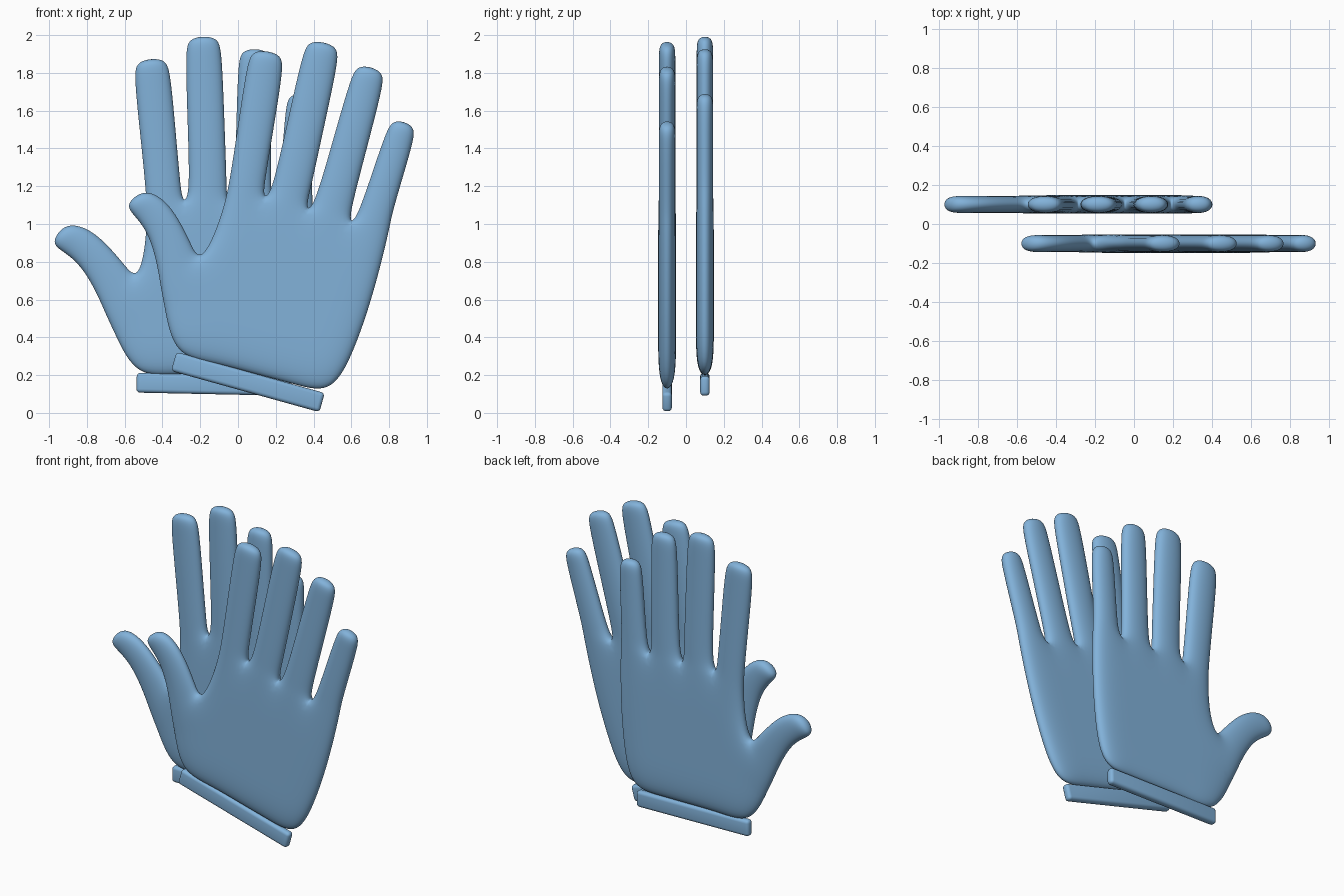
import bpy
import bmesh
from math import radians
from mathutils import Vector

if "Cube" in bpy.data.objects:
    bpy.data.objects.remove(bpy.data.objects["Cube"], do_unlink=True)

blue = bpy.data.materials.new("soft_blue")
blue.use_nodes = True
blue.diffuse_color = (0.223, 0.445, 0.70, 1)
blue.node_tree.nodes["Principled BSDF"].inputs["Base Color"].default_value = blue.diffuse_color

# Palm rows, from knuckles to wrist
PALM = [
    [(-.085, 1.07), (.14, 1.13), (.362, 1.06), (.595, .99), (.81, .97)],
    [(-.19, .80), (.06, .80), (.28, .74), (.51, .70), (.74, .68)],
    [(-.405, .55), (-.08, .53), (.16, .46), (.40, .41), (.65, .39)],
    [(-.34, .29), (-.11, .25), (.09, .195), (.30, .14), (.51, .08)],
]
# Fingers: base centre, tip, half width at base and at tip
FINGERS = [
    ((.05, 1.23), (.157, 1.92), .10, .105),
    ((.285, 1.19), (.455, 1.967), .107, .105),
    ((.51, 1.12), (.705, 1.835), .104, .096),
    ((.732, 1.07), (.882, 1.545), .092, .083),
]
# Thumb edge pairs, outer and inner, running out to the tip
THUMB = [
    ((-.428, .76), (-.235, .885)),
    ((-.48, .95), (-.305, 1.03)),
    ((-.555, 1.04), (-.39, 1.145)),
    ((-.605, 1.10), (-.505, 1.19)),
]


def build_hand_mesh():
    bm = bmesh.new()

    def vert(p):
        return bm.verts.new((p[0], 0, p[1]))

    def strip(pair, rings):
        for ring in rings:
            new = [vert(p) for p in ring]
            bm.faces.new((pair[0], pair[1], new[1], new[0]))
            pair = new

    rows = [[vert(p) for p in row] for row in PALM]
    for upper, lower in zip(rows, rows[1:]):
        for i in range(len(upper) - 1):
            bm.faces.new((lower[i], lower[i + 1], upper[i + 1], upper[i]))
    # Fingers grow from the knuckle row
    for i, (base, tip, w0, w1) in enumerate(FINGERS):
        b, t = Vector(base), Vector(tip)
        axis = (t - b).normalized()
        side = Vector((axis.y, -axis.x))
        near = t - axis * 0.09
        rings = [(b, w0), (b.lerp(near, .5), (w0 + w1) / 2), (near, w1), (t, w1 * .8)]
        strip(rows[0][i:i + 2], [(c - side * w, c + side * w) for c, w in rings])
    # Thumb grows from the side of the palm
    strip([rows[2][0], rows[1][0]], THUMB)
    bmesh.ops.recalc_face_normals(bm, faces=bm.faces)
    for f in bm.faces:
        f.smooth = True
    mesh = bpy.data.meshes.new("glove_hand")
    bm.to_mesh(mesh)
    bm.free()
    mesh.materials.append(blue)
    return mesh


def build_cuff_mesh():
    bm = bmesh.new()
    bmesh.ops.create_cube(bm, size=1)
    bmesh.ops.scale(bm, vec=(.815, .05, .105), verts=bm.verts)
    bmesh.ops.bevel(bm, geom=bm.edges[:], offset=.02, segments=4, profile=.5, affect='EDGES')
    for f in bm.faces:
        f.smooth = True
    mesh = bpy.data.meshes.new("glove_cuff")
    bm.to_mesh(mesh)
    bm.free()
    mesh.materials.append(blue)
    return mesh


hand_mesh, cuff_mesh = build_hand_mesh(), build_cuff_mesh()


def add_glove(name, location, turn):
    hand = bpy.data.objects.new(name + "_hand", hand_mesh)
    bpy.context.collection.objects.link(hand)
    hand.location = location
    hand.rotation_euler.y = radians(turn)
    solid = hand.modifiers.new("thickness", 'SOLIDIFY')
    solid.thickness = .095
    solid.offset = 0
    sub = hand.modifiers.new("rounding", 'SUBSURF')
    sub.levels = sub.render_levels = 3
    # Cuff band under the wrist
    cuff = bpy.data.objects.new(name + "_cuff", cuff_mesh)
    bpy.context.collection.objects.link(cuff)
    cuff.parent = hand
    cuff.location = (.0525, 0, .1635)
    cuff.rotation_euler.y = radians(15.5)


add_glove("front_glove", (0, -.1, 0), 0)
add_glove("back_glove", (-.14, .1, -.02), -14.3)
